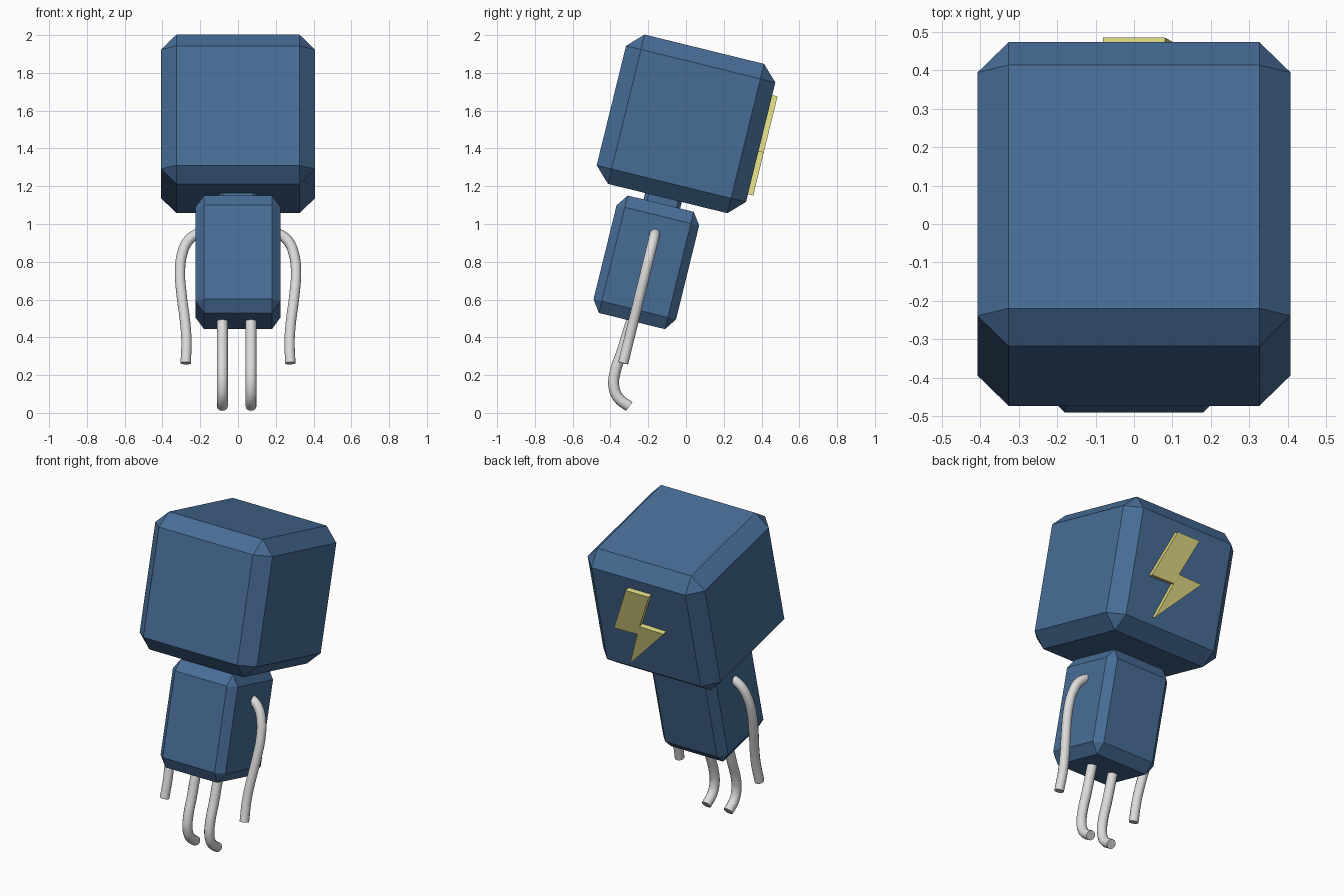
import bpy, bmesh, math
from mathutils import Matrix, Vector

if "Cube" in bpy.data.objects:
    bpy.data.objects.remove(bpy.data.objects["Cube"])

TILT = Matrix.Rotation(math.radians(-13.8), 4, 'X')


def material(name, rgb):
    m = bpy.data.materials.new(name)
    m.diffuse_color = (*rgb, 1)
    m.use_nodes = True
    m.node_tree.nodes["Principled BSDF"].inputs["Base Color"].default_value = m.diffuse_color
    return m


BLUE = material("blue", (0.064, 0.152, 0.305))
GREY = material("light grey", (0.72, 0.72, 0.72))
YELLOW = material("pale yellow", (0.71, 0.67, 0.22))


def finish(bm, name, mat, centre):
    """Tilt the part, move it to its centre and link it."""
    bmesh.ops.recalc_face_normals(bm, faces=bm.faces)
    bm.transform(Matrix.Translation(centre) @ TILT)
    me = bpy.data.meshes.new(name)
    bm.to_mesh(me)
    bm.free()
    me.materials.append(mat)
    ob = bpy.data.objects.new(name, me)
    bpy.context.collection.objects.link(ob)
    return ob


def chamfered_box(name, centre, half):
    """Chamfer a cube, then stretch it so the chamfers stretch too."""
    bm = bmesh.new()
    bmesh.ops.create_cube(bm, size=2)
    bmesh.ops.bevel(bm, geom=bm.edges[:], offset=0.2, segments=1,
                    profile=0.5, affect='EDGES')
    bm.transform(Matrix.Diagonal((*half, 1)))
    return finish(bm, name, BLUE, centre)


def tube(name, points, radius=0.028):
    """Smooth round tube through the points, with flat caps."""
    cu = bpy.data.curves.new(name, 'CURVE')
    cu.dimensions = '3D'
    cu.bevel_depth = radius
    cu.bevel_resolution = 4
    cu.resolution_u = 6
    cu.use_fill_caps = True
    sp = cu.splines.new('BEZIER')
    sp.bezier_points.add(len(points) - 1)
    for bp, p in zip(sp.bezier_points, points):
        bp.co = p
        bp.handle_left_type = bp.handle_right_type = 'AUTO'
    cu.materials.append(GREY)
    ob = bpy.data.objects.new(name, cu)
    bpy.context.collection.objects.link(ob)
    bpy.ops.object.select_all(action='DESELECT')
    ob.select_set(True)
    bpy.context.view_layer.objects.active = ob
    bpy.ops.object.convert(target='MESH')
    bpy.ops.object.shade_smooth_by_angle(angle=math.radians(40))


# Head, neck and body
HEAD = Vector((0, 0, 1.53))
chamfered_box("head", HEAD, (0.407, 0.407, 0.407))
chamfered_box("neck", Vector((0, -0.122, 1.13)), (0.1, 0.1, 0.1))
chamfered_box("body", Vector((0, -0.21, 0.797)), (0.225, 0.225, 0.32))

# Zigzag bolt plate on the back of the head
BOLT = [(0.08, 0.257), (-0.08, 0.257), (0.023, 0.017), (-0.143, 0.012),
        (0.14, -0.283), (0.05, -0.047), (0.212, -0.05)]
bm = bmesh.new()
face = bm.faces.new([bm.verts.new((x, 0.4, z)) for x, z in BOLT])
ext = bmesh.ops.extrude_face_region(bm, geom=[face], use_keep_orig=True)
bmesh.ops.translate(bm, vec=(0, 0.036, 0),
                    verts=[v for v in ext["geom"] if isinstance(v, bmesh.types.BMVert)])
finish(bm, "bolt_plate", YELLOW, HEAD)

# Arms hang along the tilted body axis
ARM = [(0.18, 0.955), (0.22, 0.945), (0.265, 0.91), (0.296, 0.84),
       (0.307, 0.75), (0.298, 0.62), (0.28, 0.48), (0.273, 0.38), (0.277, 0.263)]
for side, s in (("left", -1), ("right", 1)):
    tube(side + "_arm", [(s * x, -0.165 + (z - 0.945) * 0.246, z) for x, z in ARM])

# Legs curl towards the back at the feet
LEG = [(-0.265, 0.56), (-0.3, 0.45), (-0.337, 0.33), (-0.374, 0.22),
       (-0.382, 0.14), (-0.357, 0.078), (-0.3, 0.034)]
for side, x in (("left", -0.083), ("right", 0.069)):
    tube(side + "_leg", [(x, y, z) for y, z in LEG], 0.029)
